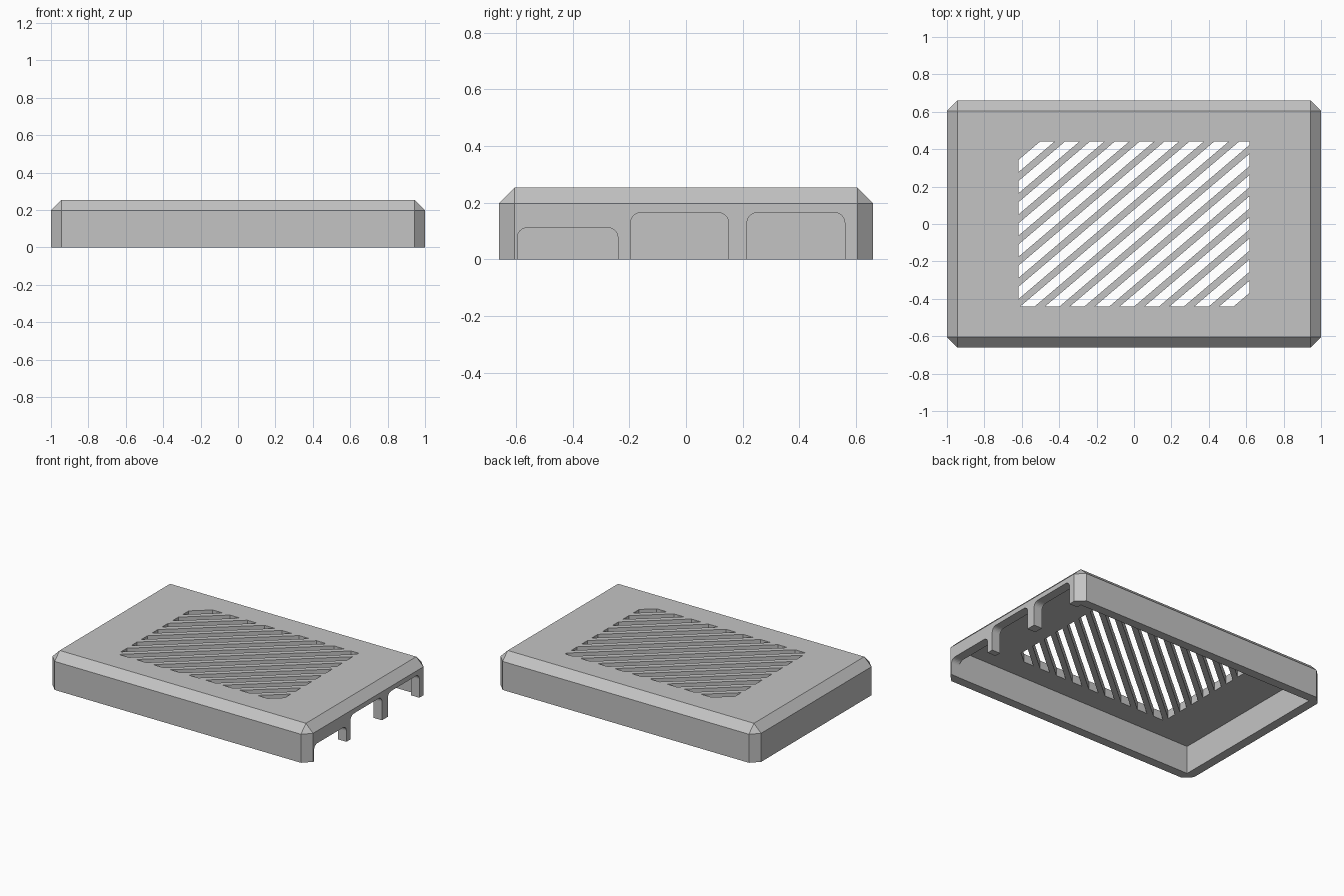
import bpy, bmesh
from mathutils import Vector

if "Cube" in bpy.data.objects:
    bpy.data.objects.remove(bpy.data.objects["Cube"], do_unlink=True)

HALF_X, HALF_Y, HEIGHT = 1.0, 0.66, 0.253
CHAMFER, WALL, CEILING = 0.055, 0.064, 0.195

grey = bpy.data.materials.new("plain_grey")
grey.use_nodes = True
colour = (0.55, 0.55, 0.55, 1)
grey.diffuse_color = colour
grey.node_tree.nodes["Principled BSDF"].inputs["Base Color"].default_value = colour


def to_object(bm, name):
    bmesh.ops.recalc_face_normals(bm, faces=bm.faces)
    mesh = bpy.data.meshes.new(name)
    bm.to_mesh(mesh)
    bm.free()
    mesh.materials.append(grey)
    obj = bpy.data.objects.new(name, mesh)
    bpy.context.collection.objects.link(obj)
    return obj


def box(low, high):
    bm = bmesh.new()
    bmesh.ops.create_cube(bm, size=1)
    low, high = Vector(low), Vector(high)
    for v in bm.verts:
        v.co = (low + high) / 2 + v.co * (high - low)
    return bm


def bevel(bm, rule, offset, segments):
    edges = [e for e in bm.edges if rule(*[v.co for v in e.verts])]
    bmesh.ops.bevel(bm, geom=edges, offset=offset, segments=segments,
                    profile=0.5, affect='EDGES')


def cut(target, cutter):
    cutter.hide_render = True
    mod = target.modifiers.new("cut", 'BOOLEAN')
    mod.operation, mod.solver, mod.object = 'DIFFERENCE', 'EXACT', cutter
    bpy.context.view_layer.objects.active = target
    bpy.ops.object.modifier_apply(modifier=mod.name)
    bpy.data.objects.remove(cutter, do_unlink=True)


# Cover: a box chamfered on every edge except the open bottom rim
bm = box((-HALF_X, -HALF_Y, 0), (HALF_X, HALF_Y, HEIGHT))
bevel(bm, lambda a, b: max(a.z, b.z) > 0.1, CHAMFER, 1)
cover = to_object(bm, "vented_cover")

# Hollow inside
cut(cover, to_object(box((WALL - HALF_X, WALL - HALF_Y, -0.1),
                         (HALF_X - WALL, HALF_Y - WALL, CEILING)), "cavity_cutter"))

# Round-topped port openings in the left end wall
for y0, y1, top in [(-0.595, -0.24, 0.112), (-0.195, 0.15, 0.165), (0.215, 0.56, 0.165)]:
    bm = box((0.85, y0, -0.15), (1.1, y1, top))
    bevel(bm, lambda a, b: min(a.z, b.z) > 0 and abs(a.x - b.x) > 0.1, 0.036, 6)
    cut(cover, to_object(bm, "port_cutter"))

# Diagonal vent slots, trimmed to a rectangle
VENT_X, VENT_Y, SLOPE = 0.618, 0.44, 0.85
PITCH, SLOT = 0.133, 0.077
bm = bmesh.new()
for k in range(16):
    start = -0.503 + k * PITCH
    run = 2 * VENT_Y / SLOPE
    corners = [(start, VENT_Y), (start - run, -VENT_Y),
               (start - run + SLOT, -VENT_Y), (start + SLOT, VENT_Y)]
    bm.faces.new([bm.verts.new((x, y, CEILING - 0.05)) for x, y in corners])
for side in (-1, 1):
    bmesh.ops.bisect_plane(bm, geom=bm.verts[:] + bm.edges[:] + bm.faces[:],
                           plane_co=(side * VENT_X, 0, 0), plane_no=(side, 0, 0),
                           clear_outer=True)
raised = bmesh.ops.extrude_face_region(bm, geom=bm.faces[:], use_keep_orig=True)["geom"]
bmesh.ops.translate(bm, vec=(0, 0, 0.2),
                    verts=[g for g in raised if isinstance(g, bmesh.types.BMVert)])
cut(cover, to_object(bm, "vent_cutter"))
